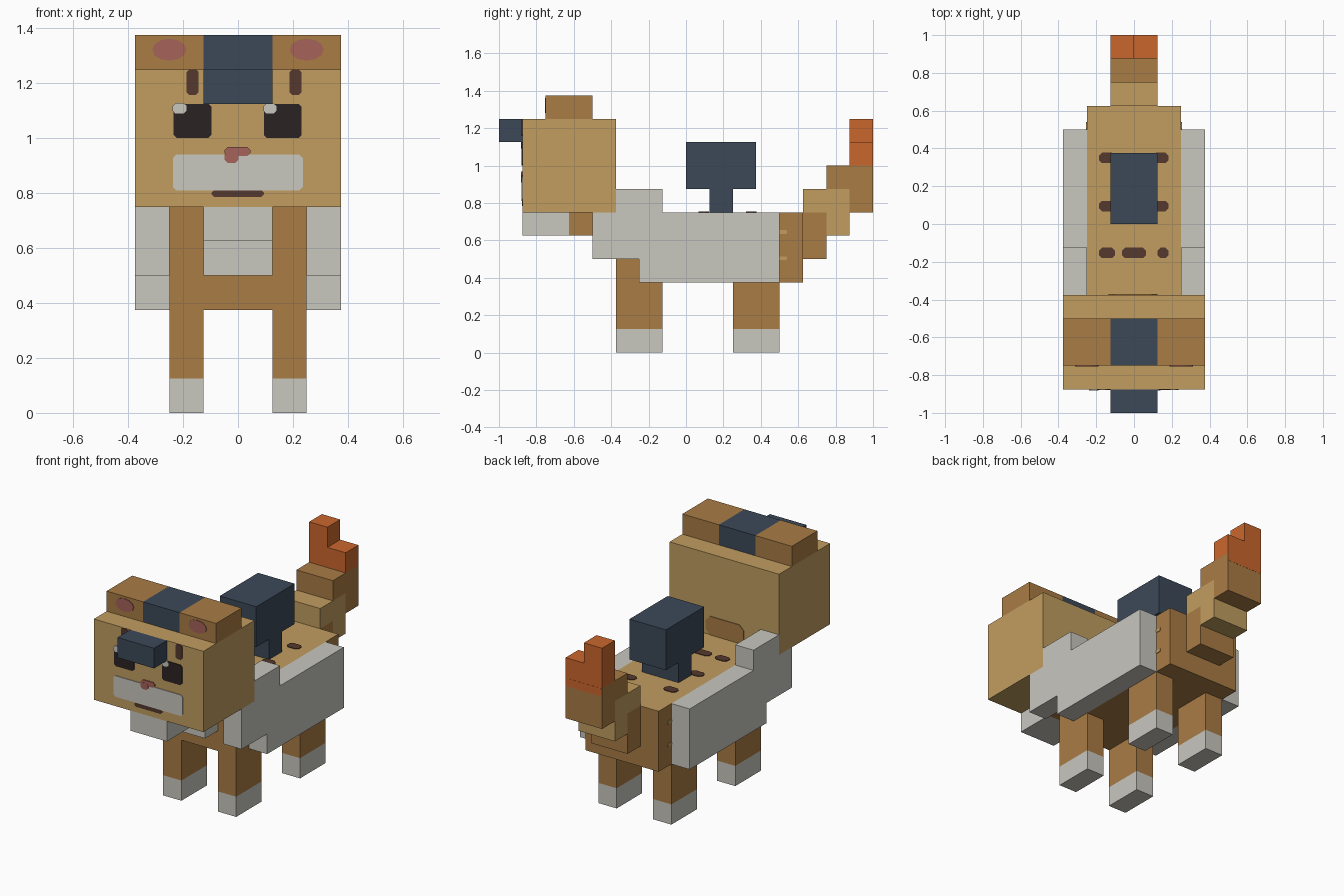
import bpy, bmesh, math
from mathutils import Vector

cube = bpy.data.objects.get("Cube")
if cube:
    bpy.data.objects.remove(cube, do_unlink=True)


def material(name, rgb):
    lin = [((c / 255 + 0.055) / 1.055) ** 2.4 for c in rgb] + [1.0]
    m = bpy.data.materials.new(name)
    m.use_nodes = True
    m.diffuse_color = lin
    bsdf = next(n for n in m.node_tree.nodes if n.type == 'BSDF_PRINCIPLED')
    bsdf.inputs["Base Color"].default_value = lin
    return m


TAN = material("tan fur", (193, 157, 96))
BROWN = material("brown fur", (169, 124, 69))
WHITE = material("pale grey", (200, 199, 191))
NAVY = material("navy", (60, 73, 88))
ORANGE = material("flame orange", (202, 103, 44))
DARK = material("dark brown", (84, 56, 46))
PINK = material("dusty pink", (166, 98, 88))
BLACK = material("eye black", (43, 34, 34))


def extrude(name, points, offset, mat):
    """Extrude a flat 3D outline along an offset vector."""
    bm = bmesh.new()
    face = bm.faces.new([bm.verts.new(p) for p in points])
    res = bmesh.ops.extrude_face_region(bm, geom=[face])
    verts = [v for v in res["geom"] if isinstance(v, bmesh.types.BMVert)]
    bmesh.ops.translate(bm, verts=verts, vec=Vector(offset))
    bmesh.ops.recalc_face_normals(bm, faces=bm.faces)
    me = bpy.data.meshes.new(name)
    bm.to_mesh(me)
    bm.free()
    me.materials.append(mat)
    ob = bpy.data.objects.new(name, me)
    bpy.context.collection.objects.link(ob)
    return ob


def prism(name, x0, x1, profile, mat):
    """Side profile of (y, z) points, extruded across x."""
    return extrude(name, [(x0, y, z) for y, z in profile], (x1 - x0, 0, 0), mat)


def box(name, x0, x1, y0, y1, z0, z1, mat):
    return prism(name, x0, x1, [(y0, z0), (y1, z0), (y1, z1), (y0, z1)], mat)


def plate(name, axis, level, side, u0, u1, v0, v1, mat, cut=0.012, lift=0.004):
    """Thin marking with clipped corners, sitting on a face across the axis."""
    out = [(u0 + cut, v0), (u1 - cut, v0), (u1, v0 + cut), (u1, v1 - cut),
           (u1 - cut, v1), (u0 + cut, v1), (u0, v1 - cut), (u0, v0 + cut)]
    pts = []
    for u, v in out:
        p = [u, v]
        p.insert(axis, level - side * 0.002)
        pts.append(p)
    off = [0, 0, 0]
    off[axis] = side * (lift + 0.002)
    return extrude(name, pts, off, mat)


# Body: brown with a tan back
body = box("body", -.25, .25, -.375, .625, .375, .75, BROWN)
body.data.materials.append(TAN)
for f in body.data.polygons:
    if f.normal.z > .5:
        f.material_index = 1

# Neck, chest and chin
box("neck", -.125, .125, -.625, -.375, .625, .75, BROWN)
box("chest", -.125, .125, -.5, -.375, .5, .625, WHITE)
box("chin", -.125, .125, -.875, -.625, .625, .75, WHITE)

# Legs with pale paws, and stepped wings on both sides
wing = [(-.5, .5), (-.25, .5), (-.25, .375), (.5, .375), (.5, .75),
        (-.125, .75), (-.125, .875), (-.375, .875), (-.375, .75), (-.5, .75)]
for s, side in ((1, "left"), (-1, "right")):
    a, b = sorted((s * .125, s * .25))
    for end, y in (("front", -.375), ("back", .25)):
        box(f"{side}_{end}_leg", a, b, y, y + .25, .125, .375, BROWN)
        box(f"{side}_{end}_paw", a, b, y, y + .25, 0, .125, WHITE)
    a, b = sorted((s * .25, s * .375))
    prism(f"{side}_wing", a, b, wing, WHITE)
    for i, z in enumerate((.505, .645)):
        plate(f"{side}_flank_mark_{i}", 0, s * .25, s, .5, .54, z - .01, z + .01,
              TAN, .004)

# Head, ears and crest
box("head", -.375, .375, -.875, -.375, .75, 1.25, TAN)
box("crest", -.125, .125, -.75, -.5, 1.25, 1.375, NAVY)
box("crest_brim", -.125, .125, -1, -.875, 1.125, 1.25, NAVY)
plate("nape_patch", 1, -.375, 1, -.135, .125, .75, .865, BROWN, .03)
for s, side in ((1, "left"), (-1, "right")):
    a, b = sorted((s * .125, s * .375))
    box(f"{side}_ear", a, b, -.75, -.5, 1.25, 1.375, BROWN)
    ring = [(s * .25 + .062 * math.cos(t * math.pi / 6), -.748,
             1.322 + .04 * math.sin(t * math.pi / 6)) for t in range(12)]
    extrude(f"{side}_inner_ear", ring, (0, -.006, 0), PINK)

# Face markings: x range, z range, colour, corner cut, height above the face
for name, x0, x1, z0, z1, mat, cut, lift in (
        ("left_eye", .094, .232, 1.0, 1.125, BLACK, .012, .004),
        ("right_eye", -.235, -.096, 1.0, 1.125, BLACK, .012, .004),
        ("left_eye_glint", .093, .14, 1.09, 1.127, WHITE, .01, .007),
        ("right_eye_glint", -.238, -.187, 1.09, 1.127, WHITE, .01, .007),
        ("left_brow", .187, .231, 1.157, 1.25, DARK, .01, .004),
        ("right_brow", -.187, -.143, 1.157, 1.25, DARK, .01, .004),
        ("muzzle", -.237, .236, .81, .94, WHITE, .012, .004),
        ("mouth", -.096, .094, .785, .812, DARK, .01, .003),
        ("nose", -.05, .046, .935, .967, PINK, .012, .006),
        ("nose_tip", -.05, .002, .91, .95, PINK, .012, .007)):
    plate(name, 1, -.875, -1, x0, x1, z0, z1, mat, cut, lift)

# Dark markings along the back
for i, (x0, x1, y) in enumerate((
        (-.185, -.1, .35), (.1, .182, .35), (-.185, -.1, .095), (.1, .182, .095),
        (-.185, -.1, -.153), (-.063, .063, -.153), (.125, .182, -.153))):
    plate(f"back_mark_{i}", 2, .75, 1, x0, x1, y - .028, y + .028, DARK, .016)

# Saddle post and block
box("saddle_post", -.125, .125, .125, .25, .75, .875, NAVY)
box("saddle_block", -.125, .125, 0, .375, .875, 1.125, NAVY)

# Stepped tail with a two-level orange tip
box("tail_base", -.125, .125, .625, .75, .5, .75, BROWN)
prism("tail_middle", -.125, .125,
      [(.625, .75), (.75, .75), (.75, .625), (.875, .625), (.875, .875), (.625, .875)], TAN)
prism("tail_upper", -.125, .125,
      [(.875, .75), (1, .75), (1, 1), (.75, 1), (.75, .875), (.875, .875)], BROWN)
box("tail_tip_tall", -.125, 0, .875, 1, 1, 1.25, ORANGE)
box("tail_tip_short", 0, .125, .875, 1, 1, 1.125, ORANGE)
plate("tail_tip_fade", 1, 1, 1, -.125, .125, .95, 1.0, ORANGE, .012, .001)
